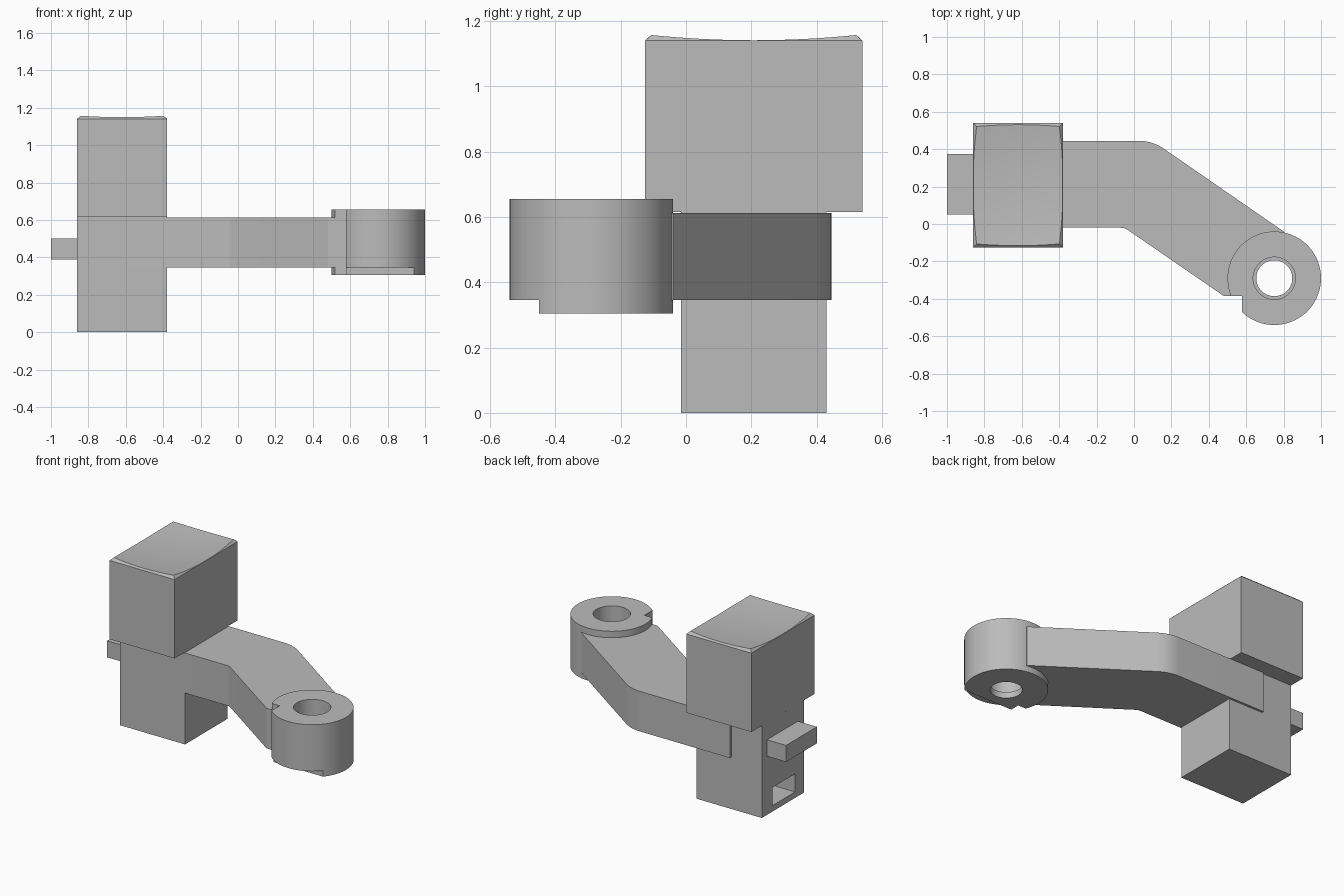
import bpy, bmesh, math
from mathutils import Vector

if "Cube" in bpy.data.objects:
    bpy.data.objects.remove(bpy.data.objects["Cube"])

grey = bpy.data.materials.new("plain grey")
grey.diffuse_color = (0.5, 0.5, 0.5, 1)
grey.use_nodes = True
grey.node_tree.nodes["Principled BSDF"].inputs["Base Color"].default_value = grey.diffuse_color


def finish(name, bm):
    bmesh.ops.recalc_face_normals(bm, faces=bm.faces)
    me = bpy.data.meshes.new(name)
    bm.to_mesh(me)
    bm.free()
    ob = bpy.data.objects.new(name, me)
    bpy.context.collection.objects.link(ob)
    me.materials.append(grey)
    return ob


def prism(name, pts, z0, z1):
    """Extrude a plan outline between two heights."""
    bm = bmesh.new()
    lo = [bm.verts.new((x, y, z0)) for x, y in pts]
    hi = [bm.verts.new((x, y, z1)) for x, y in pts]
    bm.faces.new(lo)
    bm.faces.new(hi)
    n = len(pts)
    for i in range(n):
        j = (i + 1) % n
        bm.faces.new((lo[i], lo[j], hi[j], hi[i]))
    return finish(name, bm)


def box(name, x0, x1, y0, y1, z0, z1):
    return prism(name, [(x0, y0), (x1, y0), (x1, y1), (x0, y1)], z0, z1)


def cylinder(name, c, r, z0, z1, n=96):
    a = [2 * math.pi * i / n for i in range(n)]
    return prism(name, [(c[0] + r * math.cos(t), c[1] + r * math.sin(t)) for t in a], z0, z1)


def activate(ob):
    bpy.ops.object.select_all(action='DESELECT')
    ob.select_set(True)
    bpy.context.view_layer.objects.active = ob


def cut(ob, cutter):
    cutter.hide_render = True
    m = ob.modifiers.new("cut", 'BOOLEAN')
    m.operation, m.solver, m.object = 'DIFFERENCE', 'EXACT', cutter
    activate(ob)
    bpy.ops.object.modifier_apply(modifier=m.name)
    bpy.data.objects.remove(cutter)


def smooth(ob, deg=25):
    activate(ob)
    bpy.ops.object.shade_smooth_by_angle(angle=math.radians(deg))


def rounded(prev, corner, nxt, t, n=8):
    """Points easing round an outline corner."""
    p, c, q = Vector(prev), Vector(corner), Vector(nxt)
    a, b = c + (p - c).normalized() * t, c + (q - c).normalized() * t
    return [tuple(a * (1 - s) ** 2 + c * 2 * s * (1 - s) + b * s * s)
            for s in (i / n for i in range(n + 1))]


# Stem with a pocket in its left side
stem = box("stem", -0.86, -0.38, -0.015, 0.43, 0, 0.615)
cut(stem, box("pocket_cutter", -0.95, -0.55, 0.08, 0.32, 0.04, 0.16))

# Side tab
box("side_tab", -1.0, -0.85, 0.05, 0.375, 0.39, 0.50)

# Head block: straight walls, chamfered rim and dished top
cx, cy, hx, hy, zr = -0.62, 0.2075, 0.24, 0.3325, 1.14
N = 20
bm = bmesh.new()


def dish(x, y):
    return 1.131 + 0.178 * (x * x + y * y)


grid = []
for i in range(N + 1):
    row = []
    for j in range(N + 1):
        u, v = 2 * i / N - 1, 2 * j / N - 1
        ix = max(dish(hx - 0.02, v * (hy - 0.02)) - zr, 0.001) * 1.1
        iy = max(dish(u * (hx - 0.02), hy - 0.02) - zr, 0.001) * 1.1
        x, y = u * (hx - ix), v * (hy - iy)
        row.append(bm.verts.new((cx + x, cy + y, dish(x, y))))
    grid.append(row)
for i in range(N):
    for j in range(N):
        bm.faces.new((grid[i][j], grid[i + 1][j], grid[i + 1][j + 1], grid[i][j + 1]))
corners = [(-1, -1), (1, -1), (1, 1), (-1, 1)]
rim = [bm.verts.new((cx + a * hx, cy + b * hy, zr)) for a, b in corners]
base = [bm.verts.new((cx + a * hx, cy + b * hy, 0.615)) for a, b in corners]
edges = [[grid[i][0] for i in range(N + 1)], grid[N],
         [grid[i][N] for i in range(N, -1, -1)], grid[0][::-1]]
for k in range(4):
    m = (k + 1) % 4
    bm.faces.new((base[k], base[m], rim[m], rim[k]))
    bm.faces.new([rim[k], rim[m]] + edges[k][::-1])
bm.faces.new(base)
smooth(finish("head_block", bm))

# Cranked arm
near, far = (-0.05, -0.02), (0.098, 0.445)
outline = [(-0.635, -0.02)]
outline += rounded((-0.635, -0.02), near, (0.48, -0.385), 0.02, 4)
outline += [(0.48, -0.385), (0.577, -0.385), (0.60, -0.29), (0.65, -0.17),
            (0.78, -0.10), (0.80, -0.04)]
outline += rounded((0.80, -0.04), far, (-0.635, 0.445), 0.075)
outline += [(-0.635, 0.445)]
smooth(prism("cranked_arm", outline, 0.345, 0.612))

# Ring at the arm's end: stepped bore, corner notch, relieved lower front
c = (0.75, -0.29)
ring = cylinder("end_ring", c, 0.25, 0.305, 0.655)
cut(ring, cylinder("bore_cutter", c, 0.096, 0.2, 0.8, 64))
cut(ring, cylinder("counterbore_cutter", c, 0.113, 0.345, 0.8, 64))
cut(ring, box("notch_cutter", 0.4, 0.577, -0.7, -0.385, 0.2, 0.8))
cut(ring, box("relief_cutter", 0.4, 1.1, -0.7, -0.45, 0.2, 0.345))
smooth(ring)
